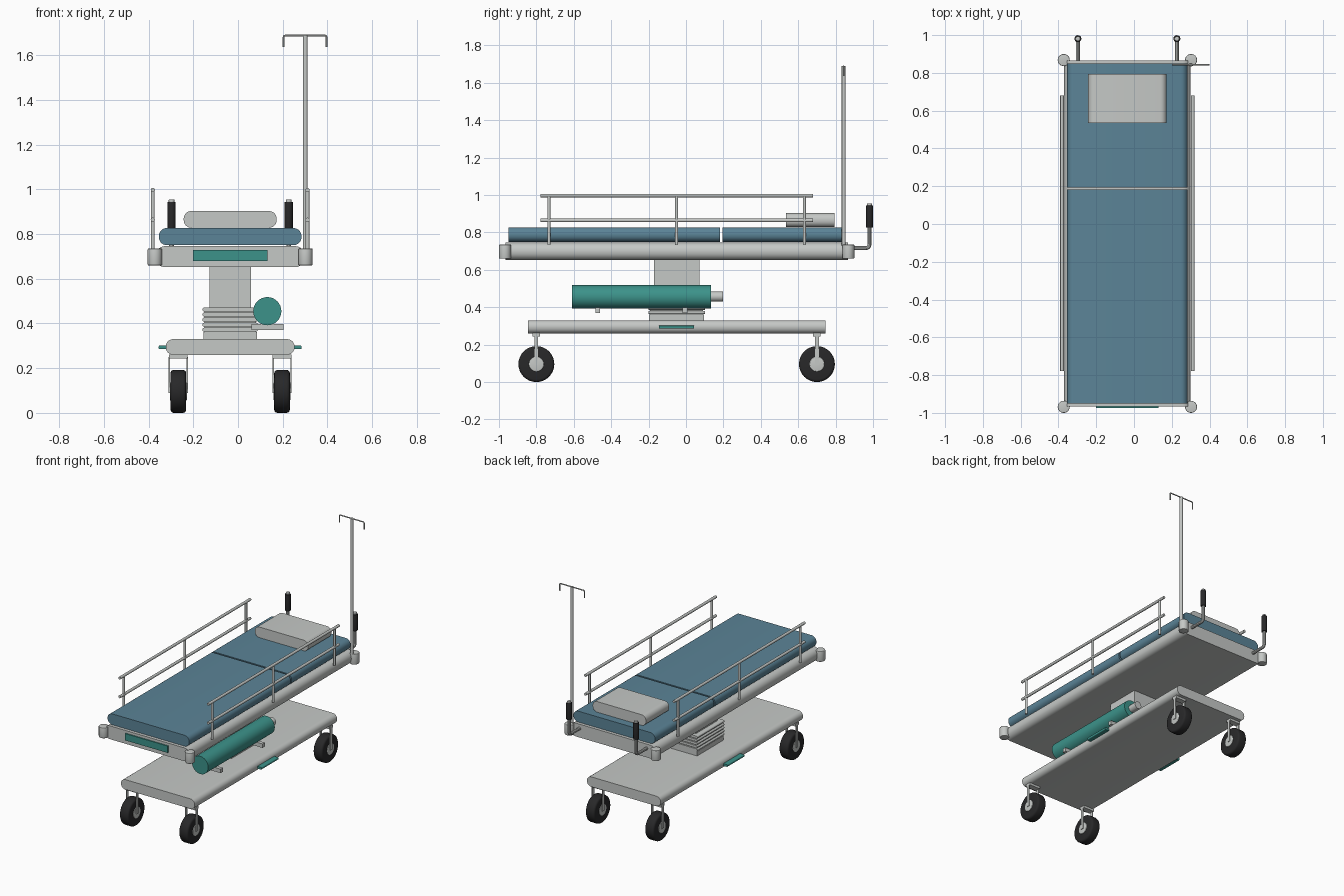
import bpy, bmesh, math
from mathutils import Vector, Matrix

if "Cube" in bpy.data.objects:
    bpy.data.objects.remove(bpy.data.objects["Cube"])

XC, YC = -0.035, -0.05   # centre of the stretcher body


def mat(name, c):
    m = bpy.data.materials.new(name)
    m.diffuse_color = (*c, 1)
    m.use_nodes = True
    m.node_tree.nodes["Principled BSDF"].inputs["Base Color"].default_value = m.diffuse_color
    return m


GREY = mat("light_grey", (0.56, 0.58, 0.565))
BLUE = mat("mattress_blue", (0.105, 0.23, 0.31))
TEAL = mat("teal", (0.045, 0.29, 0.255))
BLACK = mat("rubber_black", (0.021, 0.021, 0.022))


def finish(bm, name, m):
    bmesh.ops.recalc_face_normals(bm, faces=bm.faces)
    me = bpy.data.meshes.new(name)
    bm.to_mesh(me)
    bm.free()
    me.materials.append(m)
    ob = bpy.data.objects.new(name, me)
    bpy.context.collection.objects.link(ob)
    bpy.ops.object.select_all(action='DESELECT')
    ob.select_set(True)
    bpy.context.view_layer.objects.active = ob
    bpy.ops.object.shade_smooth_by_angle(angle=math.radians(35))
    return ob


def box(name, m, x, y, z, r=0, axis=1, seg=6):
    """Box from ranges; edges running along the given axis get rounded by r."""
    bm = bmesh.new()
    bmesh.ops.create_cube(bm, size=1)
    for v in bm.verts:
        v.co = [lo + (c + 0.5) * (hi - lo) for c, (lo, hi) in zip(v.co, (x, y, z))]
    if r:
        edges = [e for e in bm.edges
                 if abs(e.verts[0].co[axis] - e.verts[1].co[axis]) > 1e-5]
        bmesh.ops.bevel(bm, geom=edges, offset=r, segments=seg, profile=0.5,
                        affect='EDGES', clamp_overlap=True)
    return finish(bm, name, m)


def rod(name, m, a, b, r, n=16, bevel=0):
    """Closed cylinder between two points."""
    a, b = Vector(a), Vector(b)
    d = b - a
    bm = bmesh.new()
    bmesh.ops.create_cone(bm, cap_ends=True, segments=n, radius1=r, radius2=r, depth=d.length)
    if bevel:
        rim = [e for e in bm.edges if abs(e.verts[0].co.z - e.verts[1].co.z) < 1e-5]
        bmesh.ops.bevel(bm, geom=rim, offset=bevel, segments=3, profile=0.5, affect='EDGES')
    bm.transform(Matrix.Translation((a + b) / 2) @ d.to_track_quat('Z', 'Y').to_matrix().to_4x4())
    return finish(bm, name, m)


def tube(name, m, pts, r):
    """Bent tube through points, with a small round at each joint."""
    cu = bpy.data.curves.new(name, 'CURVE')
    cu.dimensions = '3D'
    cu.bevel_depth, cu.bevel_resolution, cu.use_fill_caps = r, 3, True
    sp = cu.splines.new('POLY')
    path = [Vector(pts[0])]
    for p, q, s in zip(pts, pts[1:], pts[2:]):
        p, q, s = Vector(p), Vector(q), Vector(s)
        u, w = q + (p - q).normalized() * r * 2, q + (s - q).normalized() * r * 2
        for t in (0, .25, .5, .75, 1):
            path.append(u * (1 - t) ** 2 + q * 2 * t * (1 - t) + w * t * t)
    path.append(Vector(pts[-1]))
    sp.points.add(len(path) - 1)
    for pt, co in zip(sp.points, path):
        pt.co = (*co, 1)
    ob = bpy.data.objects.new(name, cu)
    bpy.context.collection.objects.link(ob)
    bpy.ops.object.select_all(action='DESELECT')
    ob.select_set(True)
    bpy.context.view_layer.objects.active = ob
    bpy.ops.object.convert(target='MESH')
    ob = bpy.context.object
    ob.data.materials.clear()
    ob.data.materials.append(m)
    bpy.ops.object.shade_smooth_by_angle(angle=math.radians(35))


def span(c, h):
    return (c - h, c + h)


# Base and foot pedals
box("base", GREY, span(XC, 0.288), span(YC, 0.795), (0.26, 0.33), 0.033)
box("foot_pedal", TEAL, span(XC, 0.32), span(YC, 0.094), (0.285, 0.301), 0.005)

# Castors
for sx in (-1, 1):
    for y in (-0.80, 0.70):
        x, z = XC + sx * 0.232, 0.096
        rod("tyre", BLACK, (x - 0.035, y, z), (x + 0.035, y, z), 0.096, 32, 0.014)
        rod("hub", GREY, (x - 0.038, y, z), (x + 0.038, y, z), 0.04, 24, 0.003)
        box("fork_top", GREY, span(x, 0.042), span(y, 0.02), (0.244, 0.262))
        for s in (-1, 1):
            box("fork_leg", GREY, span(x + s * 0.040, 0.003), span(y, 0.01), (0.09, 0.25))

# Lifting column with bellows
box("column", GREY, span(XC, 0.0925), span(YC, 0.122), (0.32, 0.66))
box("column_collar", GREY, span(XC, 0.12), span(YC, 0.147), (0.33, 0.362))
for i in range(5):
    z = 0.364 + i * 0.0225
    box("bellows_fold", GREY, span(XC, 0.124), span(YC, 0.151), (z, z + 0.017), 0.007, 1, 3)
box("bellows_core", GREY, span(XC, 0.115), span(YC, 0.142), (0.36, 0.465))

# Gas cylinder on its cradle
rod("gas_cylinder", TEAL, (0.131, -0.61, 0.455), (0.131, 0.134, 0.455), 0.063, 32)
rod("cylinder_valve", GREY, (0.131, 0.13, 0.457), (0.131, 0.199, 0.457), 0.027, 20)
for y in (-0.472, -0.005):
    box("cylinder_cradle", GREY, (0.06, 0.204), span(y, 0.013), (0.37, 0.398))

# Deck frame, corner bumpers and end plate
box("deck_frame", GREY, span(XC, 0.335), span(YC, 0.915), (0.652, 0.746), 0.044)
for sx in (-1, 1):
    for sy in (-1, 1):
        x, y = XC + sx * 0.337, YC + sy * 0.918
        rod("corner_bumper", GREY, (x, y, 0.66), (x, y, 0.735), 0.032, 24, 0.004)
box("end_plate", TEAL, span(XC, 0.166), (-0.973, -0.964), (0.68, 0.728))

# Mattress in two sections, and pillow
box("mattress_foot", BLUE, span(XC, 0.319), (-0.95, 0.182), (0.75, 0.827), 0.036)
box("mattress_head", BLUE, span(XC, 0.319), (0.194, 0.85), (0.75, 0.827), 0.036)
box("pillow", GREY, span(XC, 0.208), (0.535, 0.795), (0.828, 0.903), 0.034)

for sx in (-1, 1):
    # Side rails
    x = XC + sx * 0.346
    for z in (0.997, 0.864):
        rod("rail_bar", GREY, (x, -0.778, z), (x, 0.68, z), 0.0095)
    for y in (-0.733, -0.05, 0.633):
        rod("rail_post", GREY, (x, y, 0.735), (x, y, 0.997), 0.0085)
    # Push handles
    x = XC + sx * 0.262
    tube("push_handle", GREY, [(x, 0.85, 0.716), (x, 0.981, 0.716), (x, 0.981, 0.85)], 0.011)
    rod("handle_grip", BLACK, (x, 0.981, 0.826), (x, 0.981, 0.944), 0.0185, 20, 0.003)
    rod("handle_cap", GREY, (x, 0.981, 0.94), (x, 0.981, 0.955), 0.013, 20, 0.003)

# Drip pole with hooked top
rod("drip_pole", GREY, (0.301, 0.843, 0.73), (0.301, 0.843, 1.69), 0.0105)
tube("drip_hooks", GREY, [(0.204, 0.843, 1.636), (0.204, 0.843, 1.688),
                          (0.396, 0.843, 1.688), (0.396, 0.843, 1.636)], 0.004)
